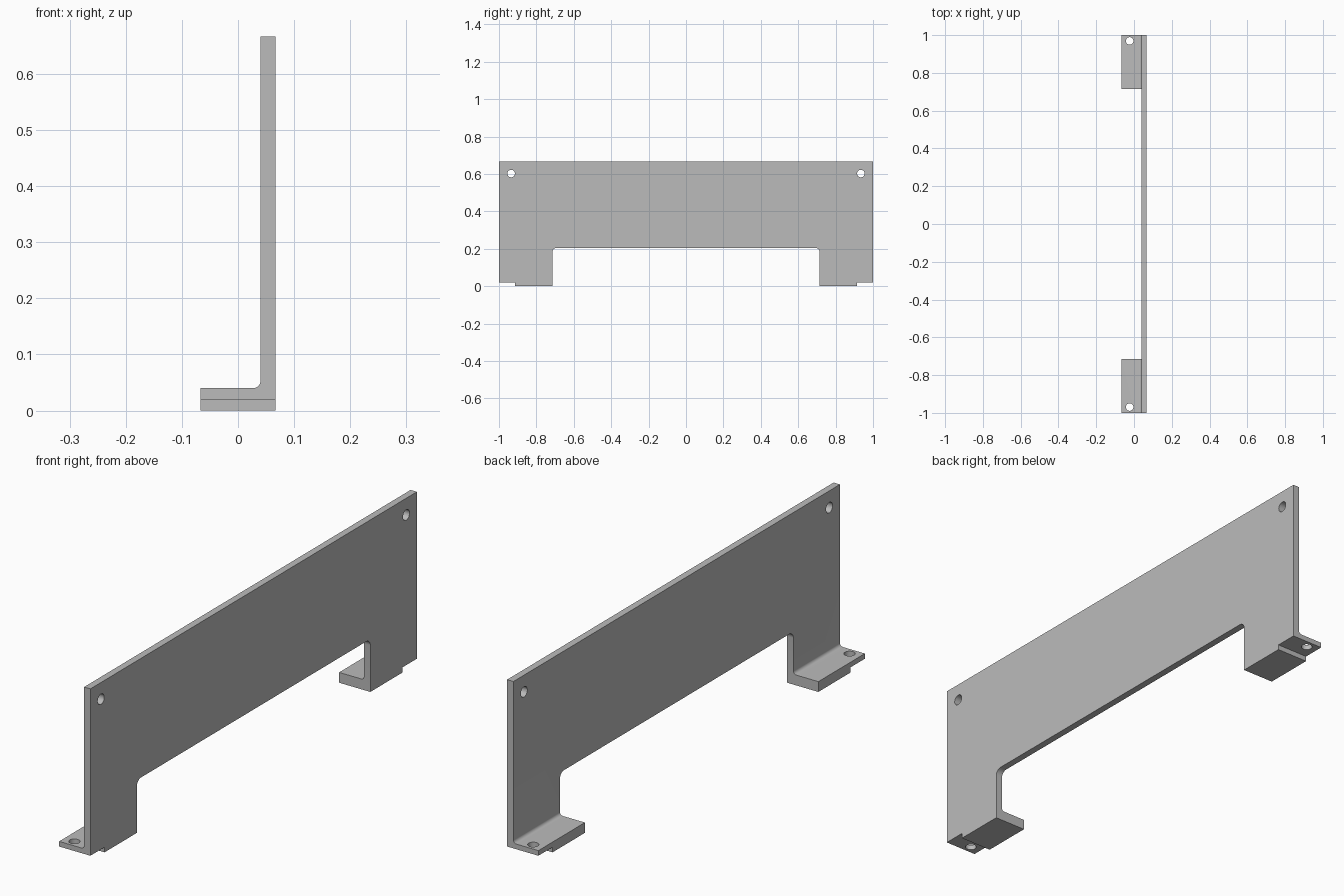
import bpy
import bmesh
from math import cos, sin, pi, radians
from mathutils import Matrix, Vector

cube = bpy.data.objects.get("Cube")
if cube:
    bpy.data.objects.remove(cube, do_unlink=True)

HALF_X, HALF_Y, HEIGHT = 0.067, 1.0, 0.667
WALL_X = 0.04        # inner face of the upright plate
FOOT_TOP = 0.04
FOOT_Y = 0.715       # inner end of each foot
HOLE_R = 0.02

grey = bpy.data.materials.new("Light grey metal")
grey.use_nodes = True
grey.diffuse_color = (0.5, 0.5, 0.5, 1)
grey.node_tree.nodes["Principled BSDF"].inputs["Base Color"].default_value = (0.5, 0.5, 0.5, 1)


def make_object(name, bm):
    bmesh.ops.recalc_face_normals(bm, faces=bm.faces)
    mesh = bpy.data.meshes.new(name)
    bm.to_mesh(mesh)
    bm.free()
    mesh.materials.append(grey)
    obj = bpy.data.objects.new(name, mesh)
    bpy.context.collection.objects.link(obj)
    return obj


def prism(name, points, offset):
    """Extrude a closed outline by an offset."""
    bm = bmesh.new()
    face = bm.faces.new([bm.verts.new(p) for p in points])
    new = bmesh.ops.extrude_face_region(bm, geom=[face])["geom"]
    bmesh.ops.translate(bm, vec=offset, verts=[v for v in new if isinstance(v, bmesh.types.BMVert)])
    return make_object(name, bm)


def box(name, low, high):
    a, b = Vector(low), Vector(high)
    bm = bmesh.new()
    bmesh.ops.create_cube(bm, size=1, matrix=Matrix.Translation((a + b) / 2) @ Matrix.Diagonal((*(b - a), 1)))
    return make_object(name, bm)


def drill(name, centre, axis):
    turn = Matrix.Rotation(pi / 2, 4, "Y") if axis == "X" else Matrix.Identity(4)
    bm = bmesh.new()
    bmesh.ops.create_cone(bm, cap_ends=True, segments=40, radius1=HOLE_R, radius2=HOLE_R,
                          depth=0.2, matrix=Matrix.Translation(centre) @ turn)
    return make_object(name, bm)


def arc(cx, cy, r, start, end, steps=8):
    return [(cx + r * cos(radians(start + (end - start) * i / steps)),
             cy + r * sin(radians(start + (end - start) * i / steps))) for i in range(steps + 1)]


# L-shaped section with an inside fillet, running the full length
fillet = 0.013
section = [(-HALF_X, 0), (HALF_X, 0), (HALF_X, HEIGHT), (WALL_X, HEIGHT)]
section += arc(WALL_X - fillet, FOOT_TOP + fillet, fillet, 0, -90)
section += [(-HALF_X, FOOT_TOP)]
bracket = prism("mounting_bracket", [(x, -HALF_Y, z) for x, z in section], (0, 2 * HALF_Y, 0))

# Wide central opening with rounded upper corners
r, top = 0.025, 0.205
opening = [(-FOOT_Y, -0.1), (FOOT_Y, -0.1)]
opening += arc(FOOT_Y - r, top - r, r, 0, 90) + arc(r - FOOT_Y, top - r, r, 90, 180)
cutters = [prism("opening_cutter", [(-0.2, y, z) for y, z in opening], (0.4, 0, 0))]

# Stepped underside, foot hole and upper plate hole at each end
for side in (-1, 1):
    y0, y1 = sorted((side * 0.913, side * 1.1))
    cutters.append(box("step_cutter", (-0.2, y0, -0.1), (0.2, y1, 0.02)))
    cutters.append(drill("foot_hole_cutter", (-0.023, side * 0.969, 0.03), "Z"))
    cutters.append(drill("plate_hole_cutter", (0.053, side * 0.935, 0.602), "X"))

bpy.context.view_layer.objects.active = bracket
for cutter in cutters:
    cutter.hide_render = True
    mod = bracket.modifiers.new("cut", "BOOLEAN")
    mod.operation = "DIFFERENCE"
    mod.solver = "EXACT"
    mod.object = cutter
    bpy.ops.object.modifier_apply(modifier=mod.name)
    bpy.data.objects.remove(cutter, do_unlink=True)

# Smooth holes and fillets, crisp edges elsewhere
bpy.ops.object.select_all(action="DESELECT")
bracket.select_set(True)
bpy.ops.object.shade_smooth_by_angle(angle=radians(30))
